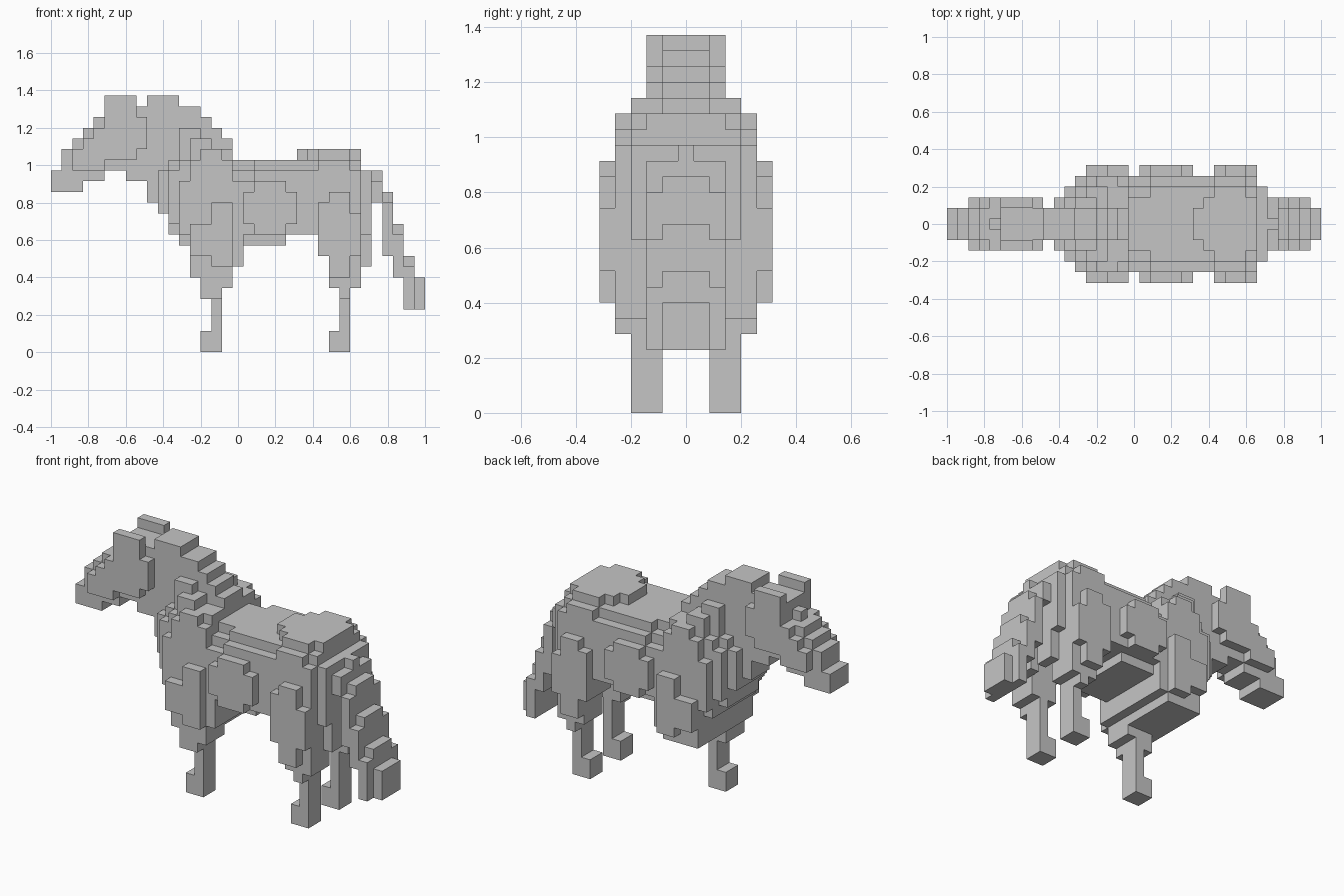
import bpy
import bmesh
from mathutils import Vector

cube = bpy.data.objects.get("Cube")
if cube:
    bpy.data.objects.remove(cube, do_unlink=True)

LENGTH = 35
UNIT = 2 / LENGTH

grey = bpy.data.materials.new("plain_grey")
grey.use_nodes = True
grey.diffuse_color = (0.56, 0.56, 0.56, 1)
grey.node_tree.nodes["Principled BSDF"].inputs["Base Color"].default_value = grey.diffuse_color


def blocks(boxes, sides=(-1, 1)):
    """Fill grid cells from boxes (x0, x1, z0, z1, outer, inner), mirrored across y."""
    cells = set()
    for x0, x1, z0, z1, outer, *inner in boxes:
        for y in range(inner[0] if inner else 0, outer + 1):
            for side in sides:
                cells |= {(x, y * side, z) for x in range(x0, x1) for z in range(z0, z1)}
    return cells


parts = {}

# Muzzle, skull and cheeks
parts["head"] = blocks([
    (0, 1, 15, 17, 1), (1, 2, 15, 19, 1), (2, 3, 15, 20, 1), (3, 5, 16, 21, 1),
    (4, 5, 21, 22, 0), (5, 7, 17, 23, 1), (7, 9, 16, 23, 1),
    (2, 3, 17, 19, 2), (3, 4, 17, 20, 2), (4, 5, 17, 21, 2),
    (5, 8, 18, 22, 2), (8, 9, 19, 22, 2)])
parts["ears"] = blocks([(5, 8, 22, 24, 2, 2)])

# Neck stepping down to the back
parts["neck"] = blocks([
    (9, 10, 14, 24, 1), (10, 12, 13, 24, 1), (12, 14, 12, 23, 1),
    (14, 15, 12, 22, 1), (15, 16, 12, 21, 1), (16, 17, 12, 20, 1),
    (10, 11, 13, 17, 2), (11, 12, 11, 18, 2), (12, 14, 12, 21, 2),
    (14, 15, 12, 20, 2), (15, 17, 12, 19, 2)])

# Chest and shoulders
parts["chest"] = blocks([
    (11, 12, 12, 17, 3), (12, 13, 10, 18, 3), (13, 15, 10, 20, 3), (15, 17, 10, 19, 3),
    (12, 13, 11, 16, 4), (13, 18, 10, 16, 4), (13, 17, 16, 18, 4), (14, 16, 18, 19, 4),
    (13, 17, 7, 10, 4), (17, 18, 8, 10, 4)])
parts["right_upper_foreleg"] = blocks([(14, 16, 5, 7, 4, 2), (16, 17, 6, 7, 4, 2)], (-1,))
parts["shoulder_pads"] = blocks([(13, 15, 9, 12, 5, 5), (15, 17, 8, 14, 5, 5)])

# Barrel and flanks
parts["barrel"] = blocks([
    (17, 29, 11, 17, 3), (17, 19, 17, 18, 2), (19, 29, 17, 18, 3), (18, 22, 10, 11, 3),
    (18, 19, 11, 16, 4), (19, 29, 11, 17, 4), (25, 28, 17, 18, 4)])
parts["flank_pads"] = blocks([(18, 23, 12, 15, 5, 5), (19, 22, 11, 16, 5, 5)])

# Hindquarters
parts["rump"] = blocks([
    (23, 24, 18, 19, 1), (24, 29, 18, 19, 2), (25, 28, 18, 19, 3),
    (29, 30, 11, 17, 3), (30, 31, 14, 16, 2), (30, 31, 16, 17, 0)])
parts["thighs"] = blocks([
    (25, 26, 9, 11, 4, 2), (26, 29, 6, 11, 4, 2), (27, 28, 5, 6, 4, 2), (29, 30, 8, 11, 2, 1)])
parts["thigh_pads"] = blocks([
    (25, 26, 9, 14, 5, 5), (26, 28, 7, 15, 5, 5), (28, 29, 9, 13, 5, 5)])


# Lower legs with hoof
def lower_leg(x, sides):
    return blocks([(x, x + 1, 0, 6, 3, 2), (x - 1, x, 0, 2, 3, 2)], sides)


parts["hind_legs"] = lower_leg(27, (-1, 1))
parts["right_front_leg"] = lower_leg(15, (-1,))

# Tail hanging in steps
parts["tail"] = blocks([
    (31, 32, 9, 15, 1), (31, 32, 9, 14, 2), (32, 33, 7, 12, 1), (32, 33, 7, 11, 2),
    (33, 34, 4, 9, 1), (33, 34, 4, 8, 2), (34, 35, 4, 7, 1)])

# Each cell belongs to one part only
filled = set()
for name in parts:
    parts[name] -= filled
    filled |= parts[name]

AXES = [Vector(row) for row in ((1, 0, 0), (0, 1, 0), (0, 0, 1))]


def build(name, cells):
    """Make the outer skin of one part as flat faces."""
    bm = bmesh.new()
    for cell in cells:
        centre = Vector((cell[0] + 0.5 - LENGTH / 2, cell[1], cell[2] + 0.5))
        for a in range(3):
            for sign in (-1, 1):
                out = AXES[a] * sign
                if tuple(int(c + o) for c, o in zip(cell, out)) in filled:
                    continue
                u, v = AXES[(a + 1) % 3] * sign, AXES[(a + 2) % 3]
                corners = (-u - v, u - v, u + v, v - u)
                bm.faces.new([bm.verts.new((centre + (out + c) / 2) * UNIT) for c in corners])
    bmesh.ops.remove_doubles(bm, verts=bm.verts, dist=UNIT / 100)
    bmesh.ops.dissolve_limit(bm, angle_limit=0.01, verts=bm.verts, edges=bm.edges)
    mesh = bpy.data.meshes.new(name)
    bm.to_mesh(mesh)
    bm.free()
    mesh.materials.append(grey)
    bpy.context.collection.objects.link(bpy.data.objects.new(name, mesh))


for name, cells in parts.items():
    build(name, cells)
